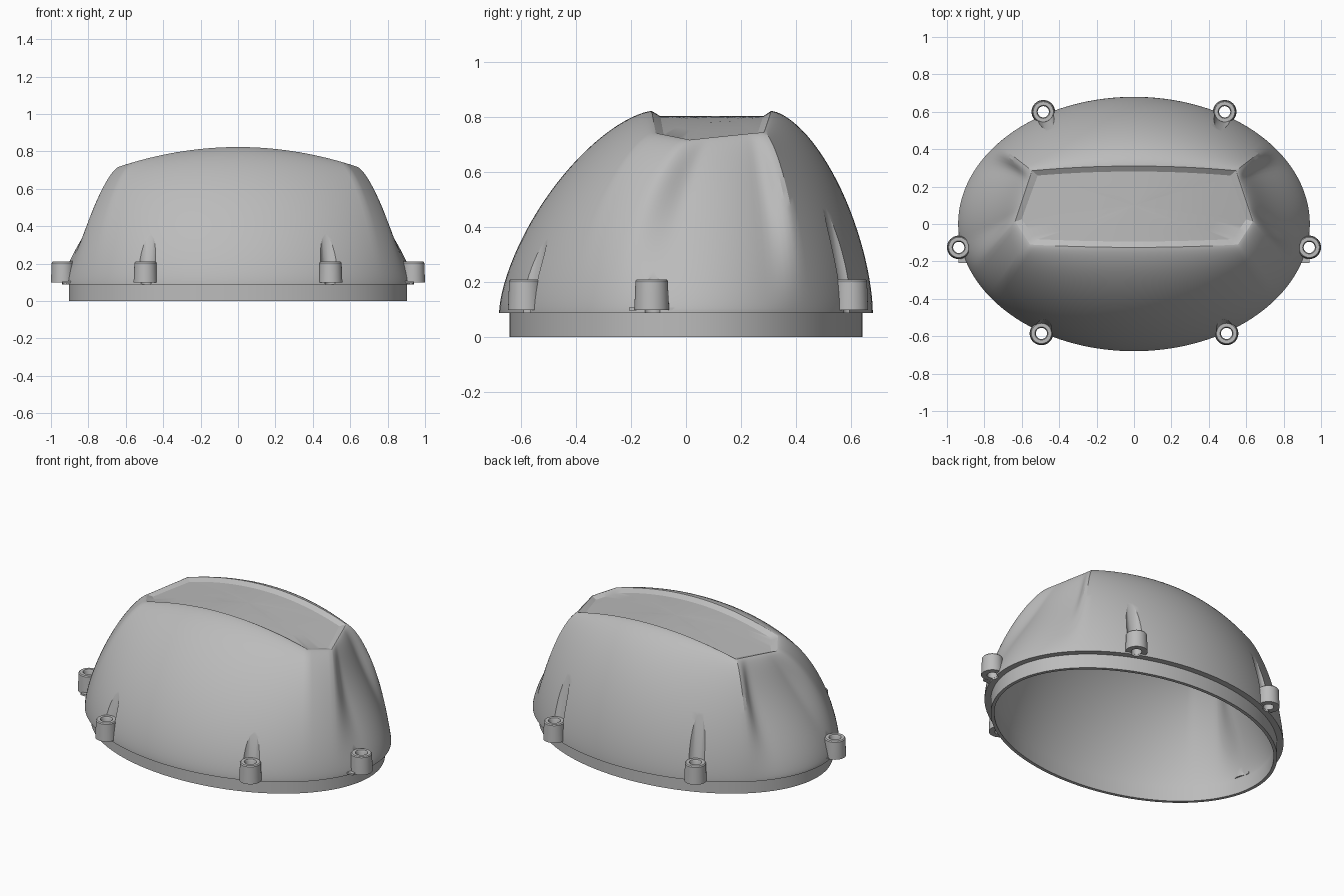
import bpy, bmesh
from math import sin, cos, pi, radians

cube = bpy.data.objects.get("Cube")
if cube:
    bpy.data.objects.remove(cube)

grey = bpy.data.materials.new("plain_grey")
grey.use_nodes = True
grey.diffuse_color = (0.5, 0.5, 0.5, 1)
grey.node_tree.nodes["Principled BSDF"].inputs["Base Color"].default_value = (0.5, 0.5, 0.5, 1)


def loft(name, rings, closed=False):
    """Skin a stack of equal rings; cap the ends unless the stack loops."""
    bm = bmesh.new()
    loops = [[bm.verts.new(p) for p in ring] for ring in rings]
    n = len(rings[0])
    pairs = list(zip(loops, loops[1:]))
    if closed:
        pairs.append((loops[-1], loops[0]))
    else:
        bm.faces.new(loops[0][::-1])
        bm.faces.new(loops[-1])
    for low, high in pairs:
        for j in range(n):
            k = (j + 1) % n
            bm.faces.new((low[j], low[k], high[k], high[j]))
    bmesh.ops.recalc_face_normals(bm, faces=bm.faces)
    mesh = bpy.data.meshes.new(name)
    bm.to_mesh(mesh)
    bm.free()
    mesh.materials.append(grey)
    obj = bpy.data.objects.new(name, mesh)
    bpy.context.collection.objects.link(obj)
    return obj


def smooth(obj, angle):
    bpy.ops.object.select_all(action="DESELECT")
    obj.select_set(True)
    bpy.context.view_layer.objects.active = obj
    bpy.ops.object.shade_smooth_by_angle(angle=radians(angle))


def subtract(obj, cutters):
    """Cut the helpers out of obj, then discard them."""
    for c in cutters:
        c.hide_render = True
        mod = obj.modifiers.new("cut", "BOOLEAN")
        mod.operation = "DIFFERENCE"
        mod.solver = "EXACT"
        mod.object = c
    deps = bpy.context.evaluated_depsgraph_get()
    mesh = bpy.data.meshes.new_from_object(obj.evaluated_get(deps))
    obj.modifiers.clear()
    obj.data = mesh
    for c in cutters:
        bpy.data.objects.remove(c)


def circle(x, y, z, r, n=40):
    return [(x + r * cos(2 * pi * i / n), y + r * sin(2 * pi * i / n), z) for i in range(n)]


def step(a, b, v):
    t = max(0, min(1, (v - a) / (b - a)))
    return t * t * (3 - 2 * t)


# Plan of the dome: base angle paired with a point on the top window rim
def front_edge(t):
    return 0.556 * t, -0.125 + 0.015 * t * t


def corner_edge(t):
    return 0.556 + 0.08 * t, -0.11 + 0.123 * t


def side_edge(t):
    return 0.636 - 0.091 * t, 0.013 + 0.272 * t


def back_edge(t):
    return 0.545 * (1 - t), 0.31 - 0.025 * (1 - t) ** 2


half = []
for start, end, count, edge in ((-90, -36, 22, front_edge), (-36, -23, 6, corner_edge),
                                (-23, 39, 28, side_edge), (39, 90, 20, back_edge)):
    for i in range(count):
        t = i / count
        half.append((start + (end - start) * t, *edge(t)))
plan = [(a, x, y, 1) for a, x, y in half] + [(90, 0, 0.31, 1)]
plan += [(a, x, y, -1) for a, x, y in half[:0:-1]]


def fullness(a):
    """Roundness of the wall profile at base angle a."""
    return 1.5 - 0.2 * step(-36, -5, a) + 0.2 * step(25, 40, a) + 0.1 * step(40, 90, a)


def crown(x):
    return 0.823 - 0.26 * x * x


def base_ring(a, b, z):
    return [(s * a * cos(radians(t)), b * sin(radians(t)), z) for t, x, y, s in plan]


def window_ring(sx, sy, drop):
    return [(s * x * sx, 0.1 + (y - 0.1) * sy, crown(x * sx) - drop) for t, x, y, s in plan]


def wall_rings(a, b, z0, sx, sy, drop, steps=28):
    """Bulging wall from base ellipse to window rim, with scooped sides."""
    rings = []
    for i in range(steps + 1):
        q = pi / 2 * i / steps
        ring = []
        for (t, _, _, s), (rx, ry, rz) in zip(plan, window_ring(sx, sy, drop)):
            e = 2 / fullness(t)
            u, w = max(cos(q), 0) ** e, sin(q) ** e
            if i == steps:
                u, w = 0, 1
            bx, by = s * a * cos(radians(t)), b * sin(radians(t))
            scoop = 0.045 * step(-23, -6, t) * (1 - step(28, 39, t)) * sin(pi * w ** 1.5)
            ring.append((rx + (bx - rx) * u - s * scoop, ry + (by - ry) * u, z0 + (rz - z0) * w))
        rings.append(ring)
    return rings


# Outer cover: locating lip, dome, recessed top panel
rings = [base_ring(0.905, 0.643, 0), base_ring(0.905, 0.643, 0.088)]
rings += [base_ring(0.94, 0.68, 0.088)] + wall_rings(0.94, 0.68, 0.097, 1, 1, 0)
rings += [window_ring(0.945 * f, 0.86 * f, 0.019) for f in (1, 0.75, 0.5, 0.25, 0.03)]
cover = loft("cover_shell", rings)

# Hollow inside
rings = [base_ring(0.885, 0.623, -0.05)] + wall_rings(0.885, 0.623, 0.09, 0.93, 0.93, 0.05)
rings += [window_ring(0.93 * f, 0.93 * f, 0.05) for f in (0.75, 0.5, 0.25, 0.03)]
cavity = loft("cavity", rings)

# Screw positions with the inward lean of the clearance groove above each
screws = [(s * x, y, lx * s, ly) for s in (1, -1)
          for x, y, lx, ly in ((0.485, 0.6, -0.05, -0.17), (0.937, -0.125, 0, 0),
                               (0.495, -0.585, -0.05, 0.17))]


def groove(name, x, y, lx, ly, r, z0):
    return loft(name, [circle(x + lx * (z - 0.2), y + ly * (z - 0.2), z, r) for z in (z0, 1.2)])


subtract(cavity, [groove("groove_wall", *p, 0.078, 0.1) for p in screws])
cutters = [groove("groove", *p, 0.053, 0.195) for p in screws]
cutters += [loft("bore", [circle(p[0], p[1], z, 0.031) for z in (0.05, 0.3)]) for p in screws]
subtract(cover, [cavity] + cutters)
smooth(cover, 25)

# Tapered screw bosses with through holes
for x, y, lx, ly in screws:
    side = "left" if x > 0 else "right"
    where = "back" if y > 0.3 else "front" if y < -0.3 else "middle"
    profile = [(0.03, 0.098), (0.063, 0.098), (0.059, 0.204), (0.054, 0.21), (0.035, 0.21), (0.03, 0.2)]
    if where == "middle":
        profile[1:2] = [(0.063, 0.098), (0.063, 0.104)]
    boss = loft(f"screw_boss_{where}_{side}", [circle(x, y, z, r) for r, z in profile], closed=True)
    smooth(boss, 30)
    # Short web tying the boss to the dome
    if where == "middle":
        foot = loft(f"boss_foot_{side}", [[(x - lx + dx * (1 if x > 0 else -1), y + dy, z)
                    for dx, dy in ((-0.06, -0.083), (0, -0.083), (0, -0.055), (-0.06, -0.055))]
                    for z in (0.097, 0.108)])
        foot2 = loft(f"boss_foot_back_{side}", [[(px, 2 * y - py, pz) for px, py, pz in
                     [tuple(v.co) for v in foot.data.vertices][k:k + 4]] for k in (0, 4)])
